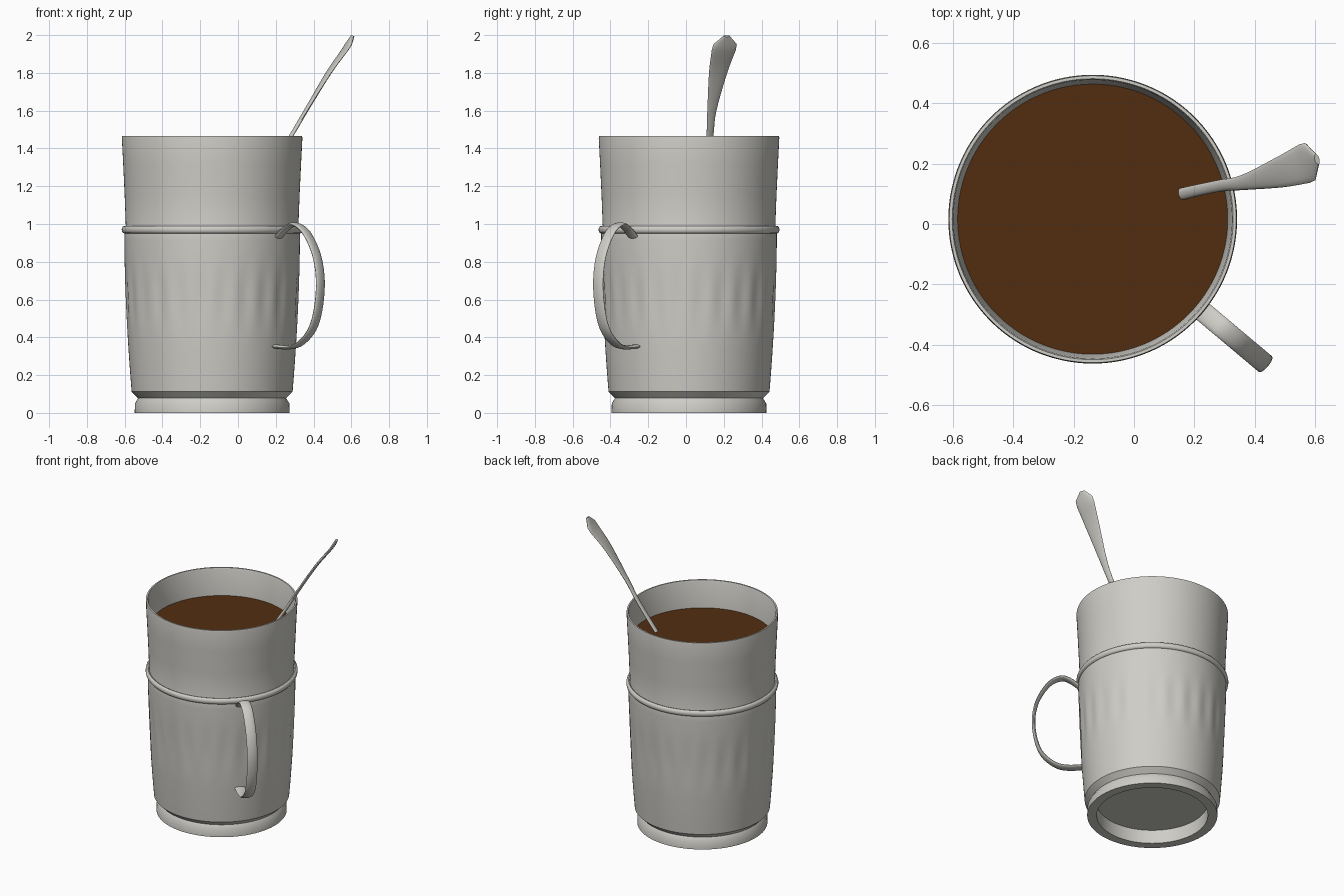
import bpy
import bmesh
from math import cos, sin, pi, radians
from mathutils import Vector

if "Cube" in bpy.data.objects:
    bpy.data.objects.remove(bpy.data.objects["Cube"])

CENTRE = Vector((-0.137, 0.016, 0))


def material(name, rgb, rough):
    m = bpy.data.materials.new(name)
    m.use_nodes = True
    m.diffuse_color = (*rgb, 1)
    node = m.node_tree.nodes["Principled BSDF"]
    node.inputs["Base Color"].default_value = (*rgb, 1)
    node.inputs["Roughness"].default_value = rough
    return m


PALE = material("pale grey", (0.62, 0.61, 0.57), 0.5)
BROWN = material("coffee brown", (0.085, 0.027, 0.005), 0.5)


def finish(name, bm, mat, angle=35):
    bmesh.ops.recalc_face_normals(bm, faces=bm.faces)
    me = bpy.data.meshes.new(name)
    bm.to_mesh(me)
    bm.free()
    ob = bpy.data.objects.new(name, me)
    bpy.context.collection.objects.link(ob)
    me.materials.append(mat)
    bpy.ops.object.select_all(action='DESELECT')
    ob.select_set(True)
    bpy.context.view_layer.objects.active = ob
    bpy.ops.object.shade_smooth_by_angle(angle=radians(angle))
    return ob


def skin(bm, rings, closed=False):
    """Bridge successive vertex rings with quads."""
    pairs = list(zip(rings, rings[1:]))
    if closed:
        pairs.append((rings[-1], rings[0]))
    for a, b in pairs:
        for i in range(len(a)):
            j = (i + 1) % len(a)
            bm.faces.new((a[i], a[j], b[j], b[i]))


def lathe(name, profile, mat, steps=192, closed=False, cap=False, offset=None):
    bm = bmesh.new()
    rings = []
    for r, z in profile:
        ring = []
        for i in range(steps):
            t = 2 * pi * i / steps
            rr = r + (offset(t, r, z) if offset else 0)
            ring.append(bm.verts.new(CENTRE + Vector((rr * cos(t), rr * sin(t), z))))
        rings.append(ring)
    skin(bm, rings, closed)
    if cap:
        bm.faces.new(rings[0])
        bm.faces.new(rings[-1])
    return finish(name, bm, mat)


def smooth_path(points, per=5):
    """Catmull-Rom interpolation through tuples of any size."""
    pts = [Vector(p) for p in points]
    pts = [2 * pts[0] - pts[1]] + pts + [2 * pts[-1] - pts[-2]]
    out = []
    for a, b, c, d in zip(pts, pts[1:], pts[2:], pts[3:]):
        for k in range(per):
            t = k / per
            out.append(0.5 * (2 * b + (c - a) * t + (2 * a - 5 * b + 4 * c - d) * t * t
                              + (3 * b - a - 3 * c + d) * t ** 3))
    return out + [pts[-2]]


def band(name, path, side, widths, thicks, mat, sides=16):
    """Sweep an elliptical section along a path, with its wide axis on side."""
    bm = bmesh.new()
    rings = []
    for i, p in enumerate(path):
        tangent = path[min(i + 1, len(path) - 1)] - path[max(i - 1, 0)]
        normal = tangent.cross(side).normalized()
        rings.append([bm.verts.new(p + side * cos(a) * widths[i] / 2
                                   + normal * sin(a) * thicks[i] / 2)
                      for a in (2 * pi * k / sides for k in range(sides))])
    skin(bm, rings)
    bm.faces.new(rings[0])
    bm.faces.new(rings[-1])
    return finish(name, bm, mat, 45)


# Cup: outer wall, rim, inner wall and hollow foot in one profile
def flutes(t, r, z):
    inside = r < 0.433 + 0.01 * z or not 0.36 < z < 0.86
    return 0 if inside else 0.006 * sin(pi * (z - 0.36) / 0.5) ** 2 * (cos(24 * t) - 1) / 2


outer = [(0.35, 0.094), (0.35, 0.0), (0.41, 0.0), (0.409, 0.05), (0.392, 0.078),
         (0.426, 0.112)]
for k in range(1, 22):
    u = k / 21
    outer.append((0.426 + 0.039 * (1 - (1 - u) ** 1.8), 0.112 + 0.84 * u))
wall = [(0.457, 0.99), (0.463, 1.15), (0.471, 1.32), (0.478, 1.455), (0.476, 1.466),
        (0.466, 1.466), (0.462, 1.455), (0.448, 1.28), (0.42, 0.9), (0.39, 0.14)]
lathe("cup", outer + wall, PALE, cap=True, offset=flutes)

# Raised ring around the cup
lathe("cup_ring", [(0.465 + 0.014 * cos(a), 0.97 + 0.02 * sin(a))
                   for a in (2 * pi * k / 12 for k in range(12))], PALE, closed=True)

# Coffee surface
lathe("coffee", [(0.449, 1.27), (0.449, 1.28)], BROWN, cap=True)

# Handle: flat band bowed out in a vertical plane
ang = radians(-40)
out_dir = Vector((cos(ang), sin(ang), 0))
across = Vector((-sin(ang), cos(ang), 0))
loop = smooth_path([(0.45, 0.925), (0.515, 0.978), (0.575, 0.997), (0.65, 0.955),
                    (0.72, 0.84), (0.748, 0.7), (0.733, 0.55), (0.69, 0.44),
                    (0.61, 0.368), (0.53, 0.347), (0.43, 0.352)])
track = [CENTRE + out_dir * p[0] + Vector((0, 0, p[1])) for p in loop]
band("handle", track, across, [0.068] * len(track), [0.022] * len(track), PALE)

# Spoon handle: x, y, z, width, thickness along its length
stations = smooth_path([(0.09, 0.08, 1.18, 0.04, 0.02), (0.16, 0.1, 1.28, 0.04, 0.02),
                        (0.28, 0.126, 1.465, 0.039, 0.02), (0.36, 0.137, 1.6, 0.05, 0.02),
                        (0.48, 0.17, 1.8, 0.1, 0.018), (0.565, 0.2, 1.92, 0.132, 0.018)])
stations += [Vector((0.585, 0.207, 1.952, 0.128, 0.02)),
             Vector((0.607, 0.215, 1.995, 0.035, 0.018))]
spine = [Vector(s[:3]) for s in stations]
band("spoon_handle", spine, Vector((-0.26, 0.966, 0)).normalized(),
     [s[3] for s in stations], [s[4] for s in stations], PALE)
